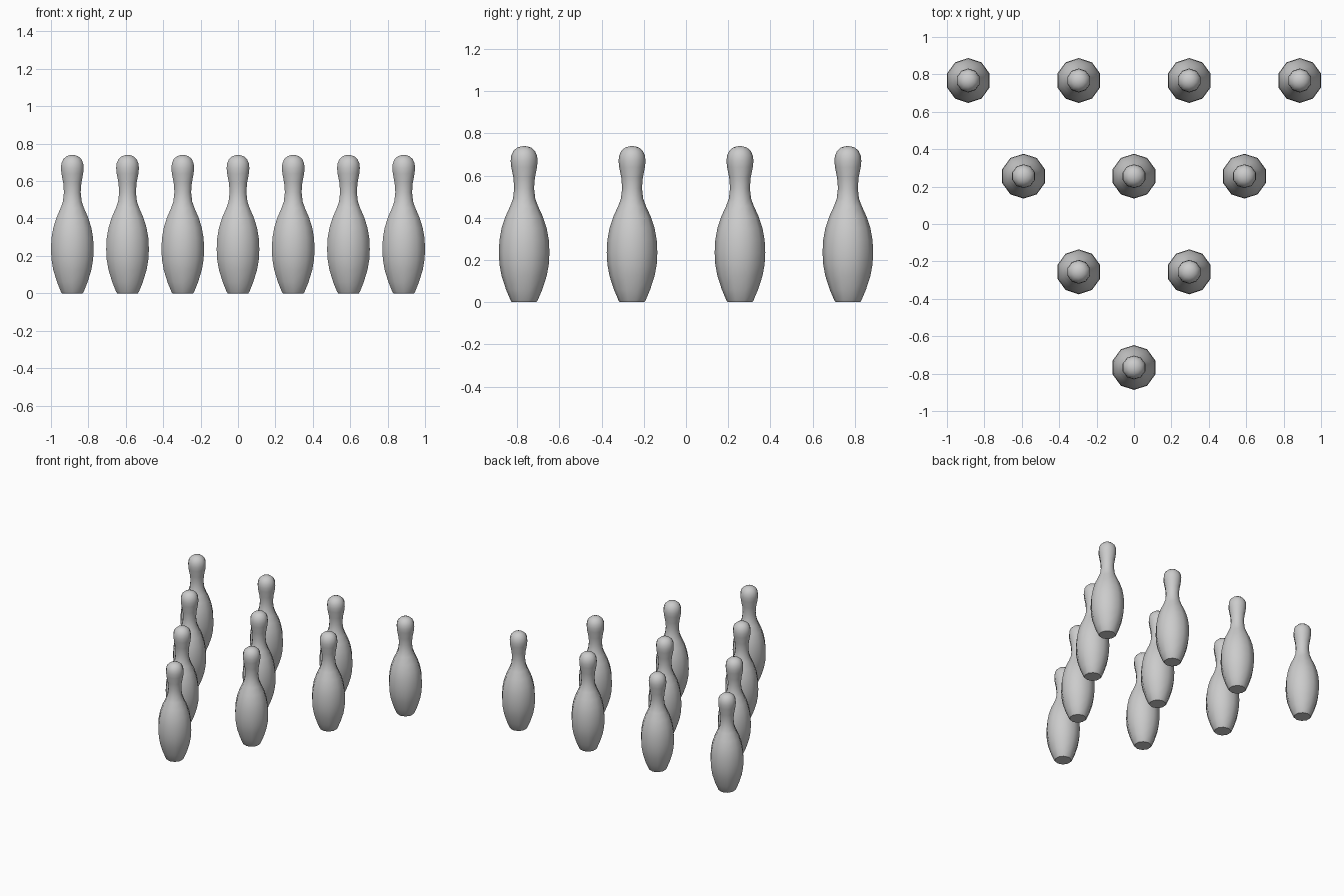
import bpy
import bmesh
import math

if "Cube" in bpy.data.objects:
    bpy.data.objects.remove(bpy.data.objects["Cube"])

SIDES = 10
# Pin outline: (radius, height) from base to crown
PROFILE = [(0.058, 0.0), (0.064, 0.008), (0.086, 0.06), (0.107, 0.125),
           (0.117, 0.18), (0.120, 0.235), (0.117, 0.295), (0.107, 0.35),
           (0.089, 0.405), (0.066, 0.455), (0.053, 0.49), (0.047, 0.54),
           (0.051, 0.59), (0.061, 0.64), (0.064, 0.67), (0.061, 0.695),
           (0.051, 0.717), (0.034, 0.732), (0.016, 0.738)]
TOP = 0.74

grey = bpy.data.materials.new("pin_grey")
grey.diffuse_color = (0.6, 0.6, 0.6, 1)
grey.use_nodes = True
grey.node_tree.nodes["Principled BSDF"].inputs["Base Color"].default_value = grey.diffuse_color


def pin_mesh():
    """Lathe the outline into a ten-sided pin with closed base and crown."""
    bm = bmesh.new()
    rings = []
    for r, z in PROFILE:
        ring = []
        for i in range(SIDES):
            a = math.pi / 2 + 2 * math.pi * i / SIDES
            ring.append(bm.verts.new((r * math.cos(a), r * math.sin(a), z)))
        rings.append(ring)
    for low, high in zip(rings, rings[1:]):
        for i in range(SIDES):
            j = (i + 1) % SIDES
            bm.faces.new((low[i], low[j], high[j], high[i]))
    bm.faces.new(rings[0][::-1])
    crown = bm.verts.new((0, 0, TOP))
    for i in range(SIDES):
        bm.faces.new((rings[-1][i], rings[-1][(i + 1) % SIDES], crown))
    # Smooth body, flat base with a crisp rim
    for f in bm.faces:
        f.smooth = f.normal.z > -0.99 and len(f.verts) < SIDES
    for i in range(SIDES):
        bm.edges.get((rings[0][i], rings[0][(i + 1) % SIDES])).smooth = False
    mesh = bpy.data.meshes.new("pin")
    bm.to_mesh(mesh)
    bm.free()
    mesh.materials.append(grey)
    return mesh


# Triangle of ten pins, one in front and four at the back
mesh = pin_mesh()
SPACING = 0.5906
ROW = SPACING * math.sqrt(3) / 2
for row in range(4):
    for k in range(row + 1):
        pin = bpy.data.objects.new(f"pin_row{row + 1}_{k + 1}", mesh)
        pin.location = ((k - row / 2) * SPACING, (row - 1.5) * ROW, 0)
        bpy.context.collection.objects.link(pin)
